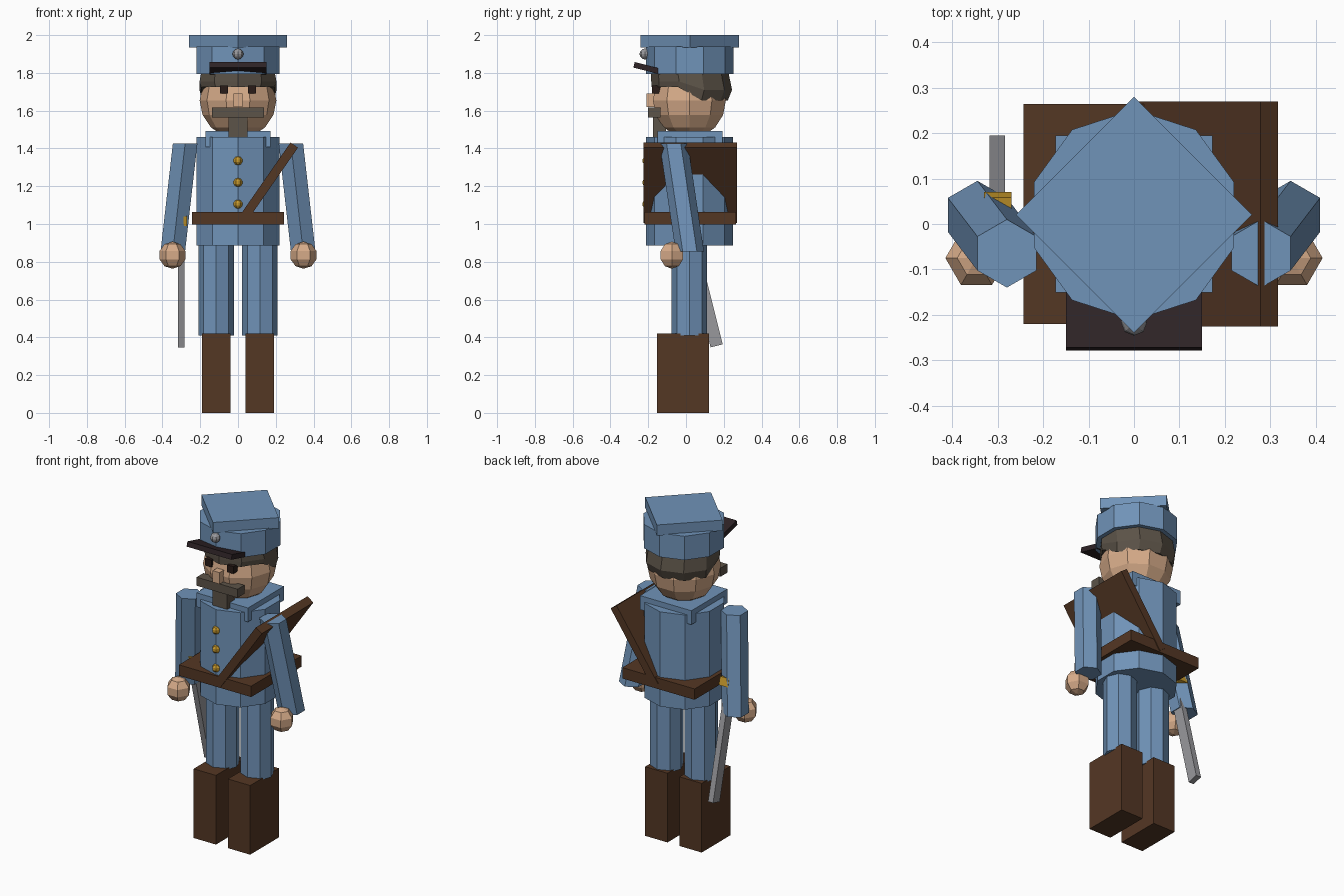
import bpy, bmesh, math
from mathutils import Vector, Matrix

if "Cube" in bpy.data.objects:
    bpy.data.objects.remove(bpy.data.objects["Cube"])


def material(name, r, g, b):
    lin = [((c / 255 + 0.055) / 1.055) ** 2.4 for c in (r, g, b)]
    m = bpy.data.materials.new(name)
    m.diffuse_color = (*lin, 1)
    m.use_nodes = True
    m.node_tree.nodes["Principled BSDF"].inputs["Base Color"].default_value = m.diffuse_color
    return m


BLUE = material("uniform blue", 112, 147, 184)
BROWN = material("leather brown", 84, 55, 36)
SKIN = material("skin", 214, 171, 137)
HAIR = material("hair grey brown", 92, 83, 72)
VISOR = material("visor black", 46, 35, 38)
EYE = material("eye dark", 42, 28, 24)
GOLD = material("gold", 202, 155, 44)
STEEL = material("steel", 152, 152, 156)


def finish(name, bm, mat):
    bmesh.ops.recalc_face_normals(bm, faces=bm.faces)
    me = bpy.data.meshes.new(name)
    bm.to_mesh(me)
    bm.free()
    me.materials.append(mat)
    ob = bpy.data.objects.new(name, me)
    bpy.context.collection.objects.link(ob)
    return ob


def box(name, mat, center, size, axis='X', angle=0):
    bm = bmesh.new()
    m = Matrix.Translation(center) @ Matrix.Rotation(angle, 4, axis) @ Matrix.Diagonal((*size, 1))
    bmesh.ops.create_cube(bm, size=1, matrix=m)
    return finish(name, bm, mat)


def ball(name, mat, center, r, seg, rings):
    bm = bmesh.new()
    m = Matrix.Translation(center) @ Matrix.Rotation(math.pi / 2, 4, 'Z')
    bmesh.ops.create_uvsphere(bm, u_segments=seg, v_segments=rings, radius=r, matrix=m)
    return finish(name, bm, mat)


def loft(name, mat, sides, rings):
    """Stack of polygons (center, radius, back drop) with a corner facing +y."""
    bm = bmesh.new()
    loops = []
    for (x, y, z), r, drop in rings:
        loop = []
        for i in range(sides):
            a = math.pi / 2 + math.tau * i / sides
            py = y + r * math.sin(a)
            loop.append(bm.verts.new((x + r * math.cos(a), py, z - (drop if py > 0.05 else 0))))
        loops.append(loop)
    for lo, hi in zip(loops, loops[1:]):
        for i in range(sides):
            j = (i + 1) % sides
            bm.faces.new((lo[i], lo[j], hi[j], hi[i]))
    bm.faces.new(loops[0])
    bm.faces.new(loops[-1])
    return finish(name, bm, mat)


def prism(name, mat, sides, r, bottom, top):
    return loft(name, mat, sides, [(bottom, r, 0), (top, r, 0)])


CY = 0.018  # shared depth of the body axis

# Coat and collar
prism("coat", BLUE, 10, 0.23, (0, CY, 0.885), (0, CY, 1.46))
box("collar", BLUE, (0, 0.022, 1.45), (0.345, 0.345, 0.085))

# Legs, boots, arms and hands on both sides
for side, s in (("left", -1), ("right", 1)):
    prism(side + "_leg", BLUE, 8, 0.094, (s * 0.116, CY, 0.41), (s * 0.116, CY, 0.9))
    box(side + "_boot", BROWN, (s * 0.115, -0.017, 0.21), (0.15, 0.275, 0.42))
    prism(side + "_arm", BLUE, 6, 0.075, (s * 0.345, 0.02, 0.855), (s * 0.28, -0.065, 1.425))
    ball(side + "_hand", SKIN, (s * 0.347, -0.075, 0.835), 0.072, 6, 5)
    box(side + "_eye", EYE, (s * 0.074, -0.157, 1.712), (0.042, 0.046, 0.044))

# Head and face
ball("head", SKIN, (0, CY, 1.655), 0.203, 10, 8)
box("nose", SKIN, (0, -0.175, 1.655), (0.046, 0.07, 0.07))
box("moustache", HAIR, (0, -0.168, 1.59), (0.275, 0.065, 0.052))
box("beard", HAIR, (0, -0.14, 1.515), (0.1, 0.07, 0.11))

# Hair, lower at the back
loft("hair", HAIR, 10, [((0, 0.02, 1.725), 0.202, 0.07),
                        ((0, 0.03, 1.755), 0.214, 0.045),
                        ((0, 0.02, 1.80), 0.205, 0)])

# Cap
prism("cap_band", BLUE, 10, 0.232, (0, 0.02, 1.795), (0, 0.02, 1.94))
prism("cap_top", BLUE, 4, 0.26, (0, 0.02, 1.935), (0, 0.02, 2.0))
box("cap_visor", VISOR, (0, -0.205, 1.825), (0.3, 0.145, 0.03), 'X', -0.25)
ball("cap_badge", STEEL, (0, -0.217, 1.9), 0.029, 8, 6)

# Coat buttons
for i in range(3):
    ball("button_%d" % (i + 1), GOLD, (0, -0.21, 1.105 + 0.115 * i), 0.024, 6, 5)

# Belt and shoulder strap
box("belt", BROWN, (0, 0.022, 1.03), (0.486, 0.485, 0.066))
low, high = Vector((0.02, 0.022, 1.018)), Vector((0.298, 0.022, 1.418))
d = high - low
box("shoulder_strap", BROWN, (low + high) / 2, (0.048, 0.495, d.length), 'Y', math.atan2(d.x, d.z))

# Sabre
box("sabre_blade", STEEL, (-0.301, 0.08, 0.685), (0.034, 0.066, 0.68), 'X', 0.245)
box("sabre_hilt", GOLD, (-0.30, 0.004, 1.03), (0.06, 0.125, 0.05), 'X', 0.245)
